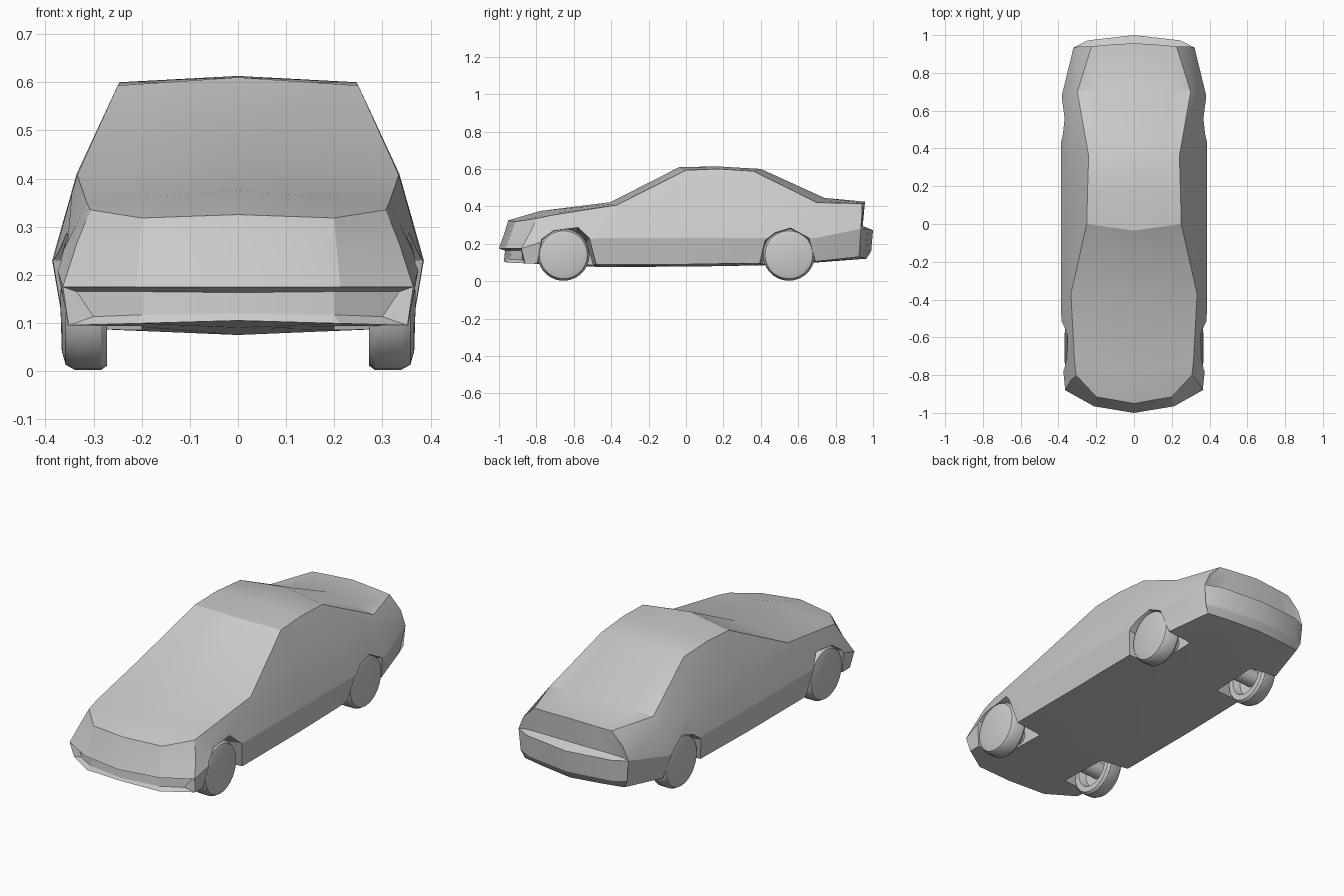
import bpy, bmesh, math
from mathutils import Vector

if "Cube" in bpy.data.objects:
    bpy.data.objects.remove(bpy.data.objects["Cube"])


def make_object(name, bm):
    bmesh.ops.remove_doubles(bm, verts=bm.verts, dist=0.0005)
    bmesh.ops.recalc_face_normals(bm, faces=bm.faces)
    mesh = bpy.data.meshes.new(name)
    bm.to_mesh(mesh)
    bm.free()
    obj = bpy.data.objects.new(name, mesh)
    bpy.context.collection.objects.link(obj)
    return obj


def activate(obj):
    bpy.ops.object.select_all(action='DESELECT')
    obj.select_set(True)
    bpy.context.view_layer.objects.active = obj


def face(bm, pts):
    bm.faces.new([bm.verts.new(p) for p in pts])


def skin(bm, rows):
    for a, b in zip(rows, rows[1:]):
        for i in range(len(a) - 1):
            face(bm, (a[i], a[i + 1], b[i + 1], b[i]))


def ring(top, edge, shoulder, flank, sill, keel):
    # half section from roof centre round to floor centre
    t, r, s, m, b, k = [Vector(p) for p in
                        ((0, *top), edge, shoulder, flank, sill, (0, *keel))]
    return [t, t.lerp(r, 0.65), r, s, m, b, k.lerp(b, 0.6), k]


# Body sections, nose to tail
sections = [
    ring((-.95, .325), (.307, -.80, .335), (.335, -.83, .265), (.364, -.88, .175), (.352, -.86, .095), (-.975, .105)),
    ring((-.78, .375), (.315, -.72, .352), (.338, -.73, .30), (.378, -.74, .22), (.355, -.74, .095), (-.74, .09)),
    ring((-.405, .422), (.334, -.37, .407), (.345, -.38, .37), (.386, -.45, .23), (.362, -.45, .09), (-.45, .075)),
    ring((-.035, .61), (.25, 0, .593), (.335, 0, .41), (.386, 0, .23), (.362, 0, .09), (0, .078)),
    ring((.17, .613), (.246, .17, .60), (.335, .17, .41), (.386, .17, .23), (.362, .17, .093), (.17, .08)),
    ring((.40, .60), (.24, .36, .588), (.335, .38, .41), (.386, .42, .23), (.36, .42, .096), (.42, .085)),
    ring((.74, .445), (.30, .70, .42), (.335, .70, .36), (.38, .69, .23), (.35, .69, .105), (.70, .10)),
    ring((.957, .425), (.225, .94, .415), (.29, .94, .35), (.32, .935, .28), (.29, .925, .13), (.965, .12)),
]
# bow the nose and tail in plan
for sec, top_y, low_y in ((sections[0], -.915, -.955), (sections[-1], .948, .945)):
    sec[1].y, sec[6].y = top_y, low_y
sections[0][1].z = .318

bm = bmesh.new()
skin(bm, sections)

# Front fascia with recessed lower intake
f = sections[0]
recess, low = (.335, -.85, .165), (.30, -.875, .113)
skin(bm, [f[:3],
          [(0, -.97, .26), (.205, -.935, .257), f[3]],
          [(0, -1, .175), (.212, -.965, .175), f[4]],
          [(0, -.968, .163), (.2, -.935, .165), recess],
          [(0, -.972, .12), (.2, -.94, .117), low],
          [f[7], f[6], f[5]]])
face(bm, (f[4], recess, low, f[5]))

# Tail panel, bumper ledge and rear bumper
r = sections[-1]
ledge, corner = (.28, .928, .285), (.31, .932, .17)
skin(bm, [r[:3],
          [(0, .945, .295), (.2, .938, .292), ledge],
          [(0, 1, .272), (.245, .972, .278), r[4]],
          [(0, .99, .16), (.24, .962, .165), corner],
          [r[7], r[6], r[5]]])
face(bm, (r[2], ledge, r[4], r[3]))
face(bm, (r[4], corner, r[5]))

body = make_object("car_body", bm)
mirror = body.modifiers.new("Mirror", 'MIRROR')
mirror.merge_threshold = 0.001
activate(body)
bpy.ops.object.modifier_apply(modifier="Mirror")
bm = bmesh.new()
bm.from_mesh(body.data)
bmesh.ops.recalc_face_normals(bm, faces=bm.faces)
bm.to_mesh(body.data)
bm.free()

# Wheel arch cutters, tapered inward
arches = [
    [(-.81, -.05), (-.80, .10), (-.775, .23), (-.71, .28), (-.575, .297), (-.515, .235), (-.475, .09), (-.45, -.05)],
    [(.37, -.05), (.39, .10), (.42, .22), (.475, .265), (.56, .292), (.66, .235), (.70, .10), (.71, -.05)],
]
bm = bmesh.new()
for arch in arches:
    mid = sum(p[0] for p in arch) / len(arch)
    for side in (1, -1):
        loops = []
        for x, k in ((.20, .88), (.45, 1.02)):
            loops.append([bm.verts.new((side * x, mid + (y - mid) * k, z * k if z > 0 else z))
                          for y, z in arch])
        n = len(arch)
        bm.faces.new(loops[0])
        bm.faces.new(loops[1])
        for i in range(n):
            j = (i + 1) % n
            bm.faces.new((loops[0][i], loops[0][j], loops[1][j], loops[1][i]))
cutter = make_object("arch_cutter", bm)
cutter.hide_render = True
cut = body.modifiers.new("Arches", 'BOOLEAN')
cut.operation = 'DIFFERENCE'
cut.solver = 'EXACT'
cut.object = cutter
activate(body)
bpy.ops.object.modifier_apply(modifier="Arches")
bpy.data.objects.remove(cutter, do_unlink=True)
bpy.ops.object.shade_smooth_by_angle(angle=math.radians(22))

# Wheels: turned profile (radius, x) with hollow back and axle stub
profile = [(0, .369), (.10, .366), (.128, .358), (.139, .338), (.139, .285), (.130, .272),
           (.10, .272), (.09, .31), (.045, .315), (.04, .19), (0, .19)]
STEPS = 28
for label, y in (("front", -.655), ("rear", .55)):
    for side, sname in ((1, "right"), (-1, "left")):
        bm = bmesh.new()
        for i in range(STEPS):
            a, b = (2 * math.pi * k / STEPS for k in (i, (i + 1) % STEPS))
            for (r0, x0), (r1, x1) in zip(profile, profile[1:]):
                pts = [(side * x, y + q * math.cos(t), .141 + q * math.sin(t))
                       for q, x, t in ((r0, x0, a), (r0, x0, b), (r1, x1, b), (r1, x1, a))]
                if r0 == 0:
                    pts.pop(0)
                elif r1 == 0:
                    pts.pop()
                face(bm, pts)
        wheel = make_object(f"{label}_{sname}_wheel", bm)
        activate(wheel)
        bpy.ops.object.shade_smooth_by_angle(angle=math.radians(30))
